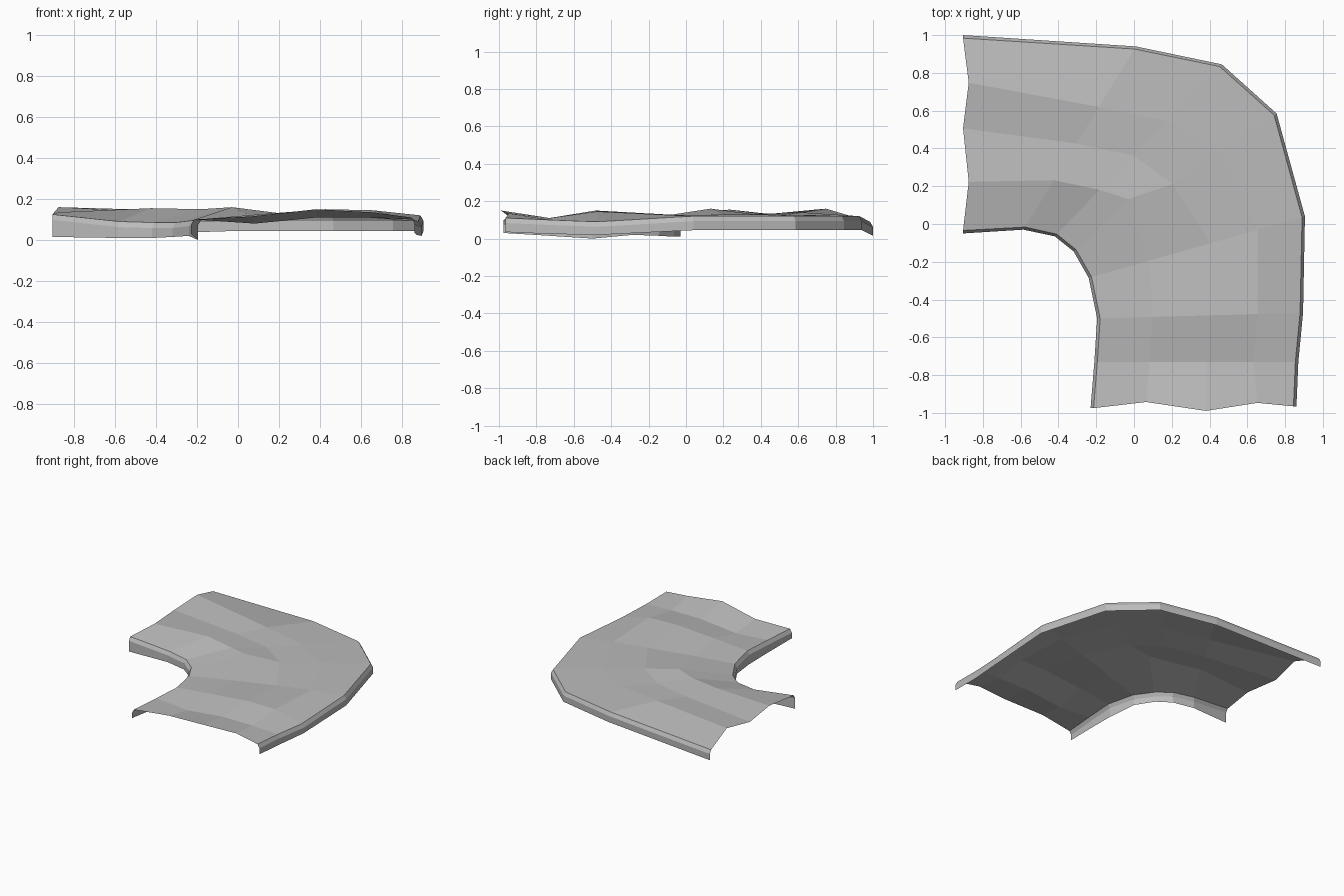
import bpy
from mathutils import Vector

old = bpy.data.objects.get("Cube")
if old:
    bpy.data.objects.remove(old, do_unlink=True)

# Single plain grey material
grey = bpy.data.materials.new("plain_grey")
grey.use_nodes = True
colour = (0.5, 0.5, 0.5, 1)
grey.diffuse_color = colour
grey.node_tree.nodes["Principled BSDF"].inputs["Base Color"].default_value = colour

# Stations along the bend: inner edge (x, y, top, bottom), outer edge (same),
# then the lane positions across the width and the lane heights
stations = [
    ((-.23, -.975, .1, .03), (.86, -.965, .11, .035), (.27, .56, .81), (.115, .15, .135)),
    ((-.21, -.73, .1, .015), (.87, -.73, .1, .025), (.27, .55, .78), (.08, .11, .11)),
    ((-.195, -.5, .1, 0), (.895, -.47, .09, .02), (.27, .57, .78), (.125, .15, .145)),
    ((-.24, -.285, .095, .02), (.905, .04, .12, .045), (.28, .56, .78), (.11, .12, .125)),
    ((-.32, -.145, .085, .015), (.755, .585, .12, .045), (.27, .49, .72), (.16, .13, .13)),
    ((-.42, -.065, .085, .01), (.465, .845, .12, .045), (.27, .47, .67), (.15, .13, .13)),
    ((-.585, -.03, .09, .01), (.01, .94, .12, .045), (.27, .47, .67), (.155, .13, .14)),
    ((-.905, -.05, .125, .015), (-.905, 1, .09, .015), (.26, .53, .76), (.135, .125, .16)),
]

# Small shifts that give the open ends their zigzag and lift the inside corner
shifts = {(0, 0): (0, .03), (0, 1): (0, -.02), (0, 2): (0, .02),
          (4, 0): (0, .08), (7, 0): (.03, 0), (7, 2): (.03, 0)}

LIP_WIDTH, LIP_DROP = .016, .027


def section(index, inner, outer, lanes, heights):
    """Full cross-section from the inner skirt foot to the outer skirt foot."""
    a, b = Vector(inner[:2]), Vector(outer[:2])
    inset = (b - a).normalized() * LIP_WIDTH

    def lip(edge, top, foot, step):
        return [(*edge, foot), (*edge, top - LIP_DROP), (*(edge + step), top)]

    middle = []
    for lane, (fraction, height) in enumerate(zip(lanes, heights)):
        p = a.lerp(b, fraction) + Vector(shifts.get((index, lane), (0, 0)))
        middle.append((*p, height))
    return lip(a, *inner[2:], inset) + middle + lip(b, *outer[2:], -inset)[::-1]


sections = [section(i, *s) for i, s in enumerate(stations)]


def loft(name, first, last):
    """Flat-shaded sheet through one range of the section points."""
    width = last - first + 1
    points = [p for s in sections for p in s[first:last + 1]]
    faces = []
    for row in range(len(sections) - 1):
        for col in range(width - 1):
            k = row * width + col
            faces.append((k, k + 1, k + width + 1, k + width))
    mesh = bpy.data.meshes.new(name)
    mesh.from_pydata(points, [], faces)
    mesh.materials.append(grey)
    obj = bpy.data.objects.new(name, mesh)
    bpy.context.collection.objects.link(obj)
    return obj


# Bent sheet with a bevelled lip and skirt along both sides
loft("inner_lip", 0, 2)
loft("rippled_deck", 2, 6)
loft("outer_lip", 6, 8)
